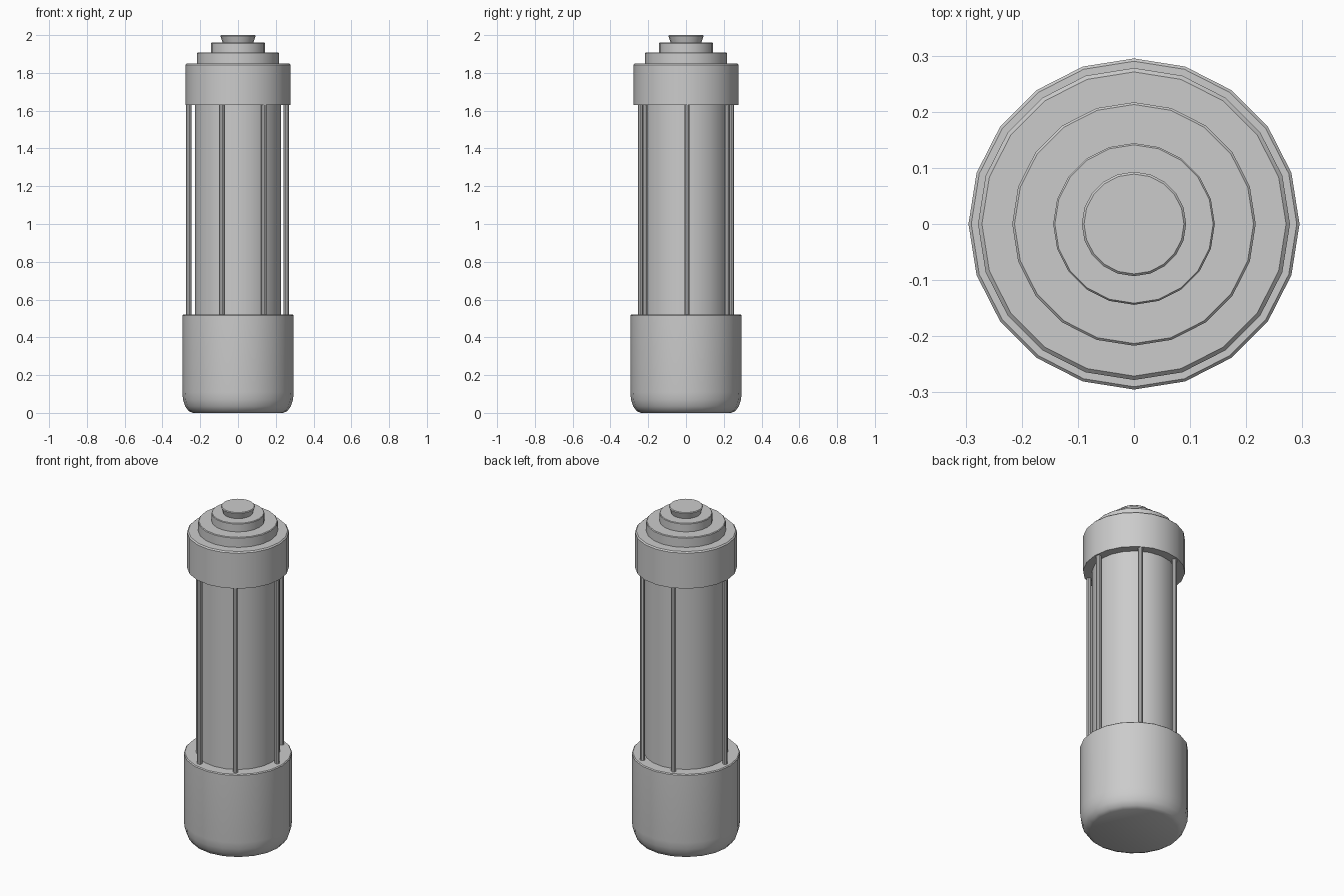
import bpy, bmesh, math

if "Cube" in bpy.data.objects:
    bpy.data.objects.remove(bpy.data.objects["Cube"])

SIDES = 20


def finish(name, bm, angle=35):
    bmesh.ops.recalc_face_normals(bm, faces=bm.faces)
    me = bpy.data.meshes.new(name)
    bm.to_mesh(me)
    bm.free()
    ob = bpy.data.objects.new(name, me)
    bpy.context.collection.objects.link(ob)
    bpy.ops.object.select_all(action='DESELECT')
    ob.select_set(True)
    bpy.context.view_layer.objects.active = ob
    bpy.ops.object.shade_smooth_by_angle(angle=math.radians(angle))
    return ob


def lathe(name, profile, x=0, y=0, sides=SIDES):
    """Closed turned solid from (radius, height) points, bottom to top."""
    bm = bmesh.new()
    rings = []
    for r, z in profile:
        rings.append([bm.verts.new((x + r * math.cos(math.tau * i / sides),
                                    y + r * math.sin(math.tau * i / sides), z))
                      for i in range(sides)])
    for a, b in zip(rings, rings[1:]):
        for i in range(sides):
            j = (i + 1) % sides
            bm.faces.new((a[i], a[j], b[j], b[i]))
    bm.faces.new(rings[0][::-1])
    bm.faces.new(rings[-1])
    return finish(name, bm)


# Rounded base cup
lathe("base_cup", [(0.24, 0), (0.262, 0.01), (0.28, 0.035), (0.291, 0.07),
                   (0.295, 0.11), (0.295, 0.515), (0.29, 0.52)])

# Central tube
lathe("central_tube", [(0.228, 0.5), (0.228, 1.65)])

# Upper collar and stepped top
lathe("upper_collar", [(0.278, 1.63), (0.278, 1.843), (0.271, 1.85)])
lathe("lower_step", [(0.217, 1.84), (0.217, 1.905), (0.213, 1.909)])
lathe("upper_step", [(0.144, 1.90), (0.144, 1.956), (0.141, 1.96)])
lathe("top_button", [(0.078, 1.95), (0.093, 1.996), (0.089, 2.0)])

# Six thin rods around the tube
rods = [(0.256, 0.006), (0.137, 0.218), (-0.086, 0.24),
        (-0.26, 0.0), (-0.086, -0.24), (0.137, -0.218)]
for n, (x, y) in enumerate(rods):
    lathe(f"guard_rod_{n + 1}", [(0.014, 0.51), (0.014, 1.64)], x, y, 10)
